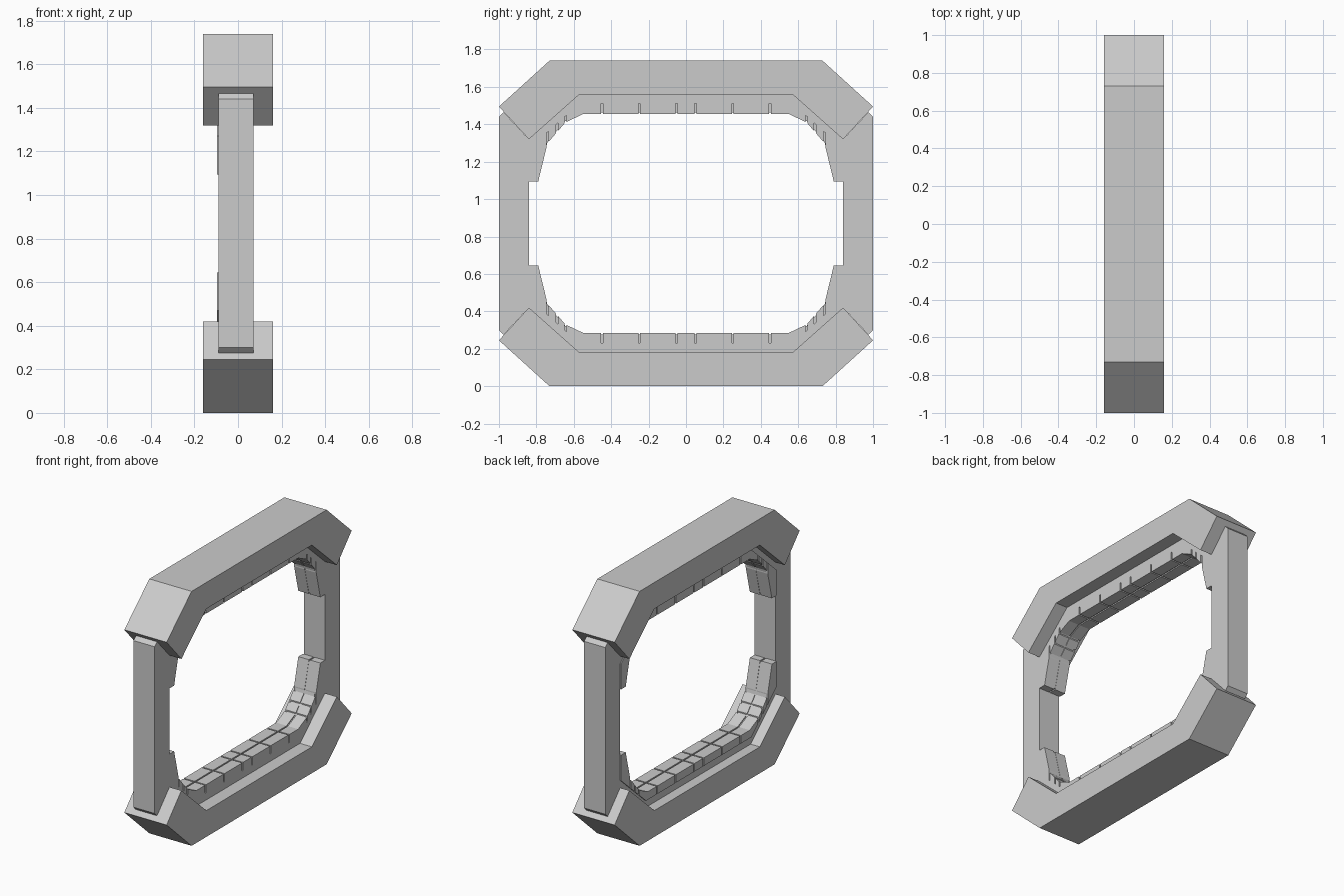
import bpy, bmesh

if "Cube" in bpy.data.objects:
    bpy.data.objects.remove(bpy.data.objects["Cube"])

H = 1.74   # total height


def prisms(name, solids):
    """One object from (polygon in y,z ; x0 ; x1) extrusions."""
    bm = bmesh.new()
    for pts, x0, x1 in solids:
        a = [bm.verts.new((x0, y, z)) for y, z in pts]
        b = [bm.verts.new((x1, y, z)) for y, z in pts]
        bm.faces.new(a)
        bm.faces.new(b[::-1])
        n = len(pts)
        for i in range(n):
            j = (i + 1) % n
            bm.faces.new((a[i], b[i], b[j], a[j]))
    bmesh.ops.recalc_face_normals(bm, faces=bm.faces)
    me = bpy.data.meshes.new(name)
    bm.to_mesh(me)
    bm.free()
    ob = bpy.data.objects.new(name, me)
    bpy.context.collection.objects.link(ob)
    return ob


def flip_y(pts):
    return [(-y, z) for y, z in pts]


def flip_z(pts):
    return [(y, H - z) for y, z in pts]


def both_sides(half):
    """Close a y>0 half outline with its mirror image."""
    return half + flip_y(half)[::-1]


# Trim outline: inner (visible) curve and the face it sits on
INNER = [(0, .285), (.55, .285), (.645, .33), (.74, .44), (.79, .645), (.84, .645)]
SEAT = [(0, .23), (.57, .23), (.84, .47)]


def height(curve, y):
    for (y0, z0), (y1, z1) in zip(curve, curve[1:]):
        if y <= y1:
            return z0 + (z1 - z0) * (y - y0) / (y1 - y0)
    return curve[-1][1]


def trim_slice(a, b, drop=0.0):
    """Trim section between y=a and y=b, top lowered by drop."""
    def run(curve, d):
        mid = [(y, z - d) for y, z in curve if a < y < b]
        return [(a, height(curve, a) - d)] + mid + [(b, height(curve, b) - d)]
    return run(INNER, drop) + run(SEAT, 0)[::-1]


# Heavy end caps (bottom and top)
cap = both_sides([(.73, 0), (1, .245), (.84, .42), (.57, .18)])
# Stepped liner inside each cap
liner = both_sides([(.57, .18), (.84, .42), (.84, .47), (.57, .23)])
# Side posts
lower = [(.84, .42), (.975, .275), (1, .30)]
post = lower + flip_z(lower)[::-1]

# Trim tiles in two rows separated by grooves, over a recessed core
cuts = [.05, .25, .45, .645, .69, .74, .84]
g = .005
rows = [(-.097, -.017), (-.007, .07)]
tiles, core = [], []
for x0, x1 in rows:
    tiles.append((both_sides([(.05 - g, .23), (.05 - g, .285)]), x0, x1))
    for a, b in zip(cuts, cuts[1:]):
        s = trim_slice(a + g, b - (g if b < .84 else 0))
        tiles += [(s, x0, x1), (flip_y(s), x0, x1)]
s = trim_slice(0, .838, .008)
core = [(s, -.085, .06), (flip_y(s), -.085, .06)]

for label, f in (("bottom", lambda p: p), ("top", flip_z)):
    prisms(label + "_cap", [(f(cap), -.16, .16)])
    prisms(label + "_liner", [(f(liner), -.09, .07)])
    prisms(label + "_trim_tiles", [(f(p), a, b) for p, a, b in tiles])
    prisms(label + "_trim_core", [(f(p), a, b) for p, a, b in core])

prisms("right_post", [(post, -.09, .07)])
prisms("left_post", [(flip_y(post), -.09, .07)])
